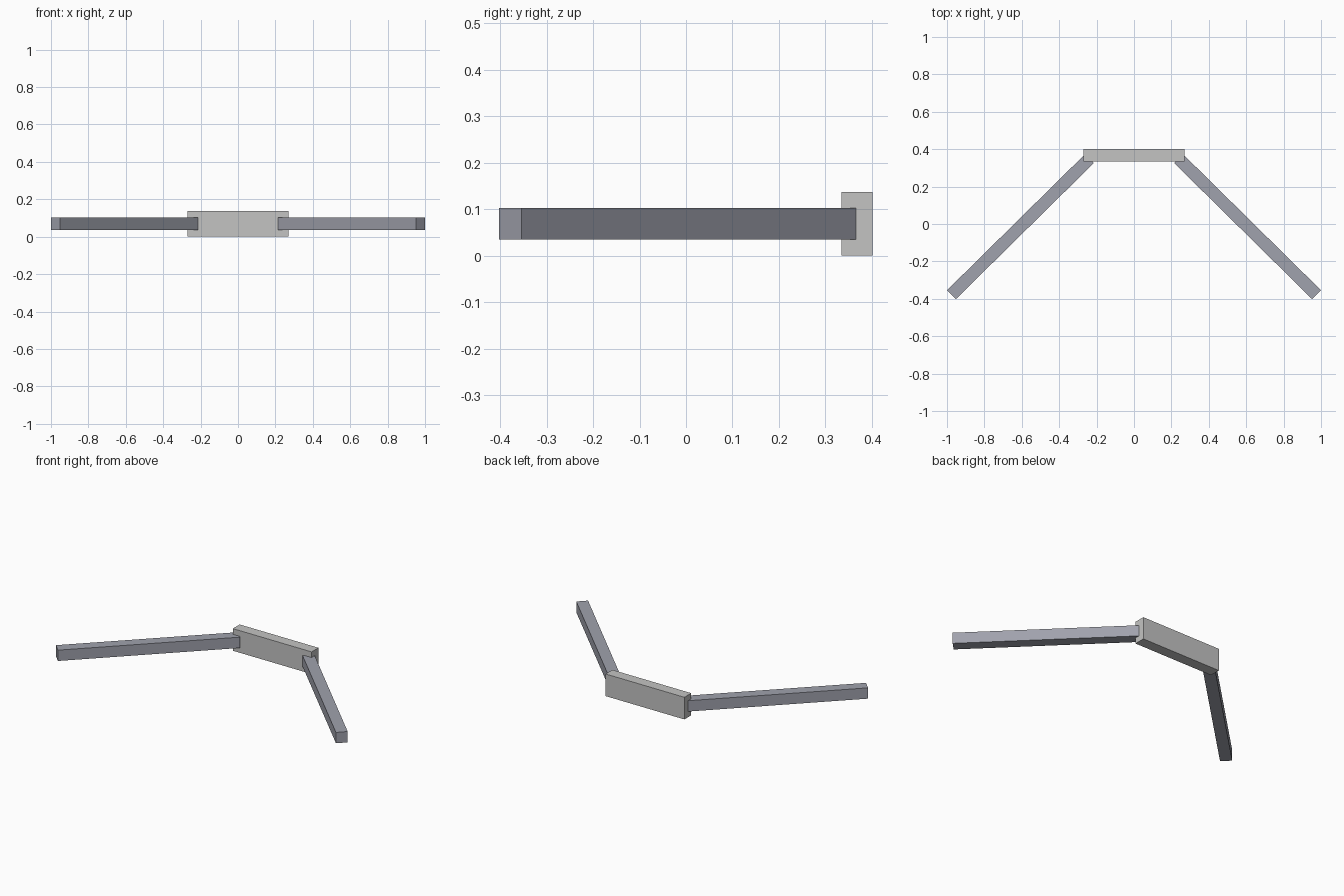
import bpy
import math

if "Cube" in bpy.data.objects:
    bpy.data.objects.remove(bpy.data.objects["Cube"])


def material(name, rgb):
    m = bpy.data.materials.new(name)
    m.diffuse_color = (*rgb, 1.0)
    m.use_nodes = True
    m.node_tree.nodes["Principled BSDF"].inputs["Base Color"].default_value = m.diffuse_color
    return m


def box(name, center, size, mat, turn=0.0):
    bpy.ops.mesh.primitive_cube_add(size=1, location=center, rotation=(0, 0, turn))
    ob = bpy.context.object
    ob.name = name
    ob.scale = size
    bpy.ops.object.transform_apply(location=False, rotation=False, scale=True)
    ob.data.materials.append(mat)
    return ob


light_grey = material("light grey", (0.55, 0.55, 0.545))
blue_grey = material("blue grey", (0.352, 0.361, 0.418))

# Central block joining the two arms
box("center_block", (0, 0.368, 0.0685), (0.54, 0.067, 0.137), light_grey)

# Mirrored arms sweeping forward and outward
for side, label in ((1, "right"), (-1, "left")):
    box(label + "_arm", (side * 0.607, -0.014, 0.0685), (1.037, 0.067, 0.067),
        blue_grey, -side * math.radians(44.6))
